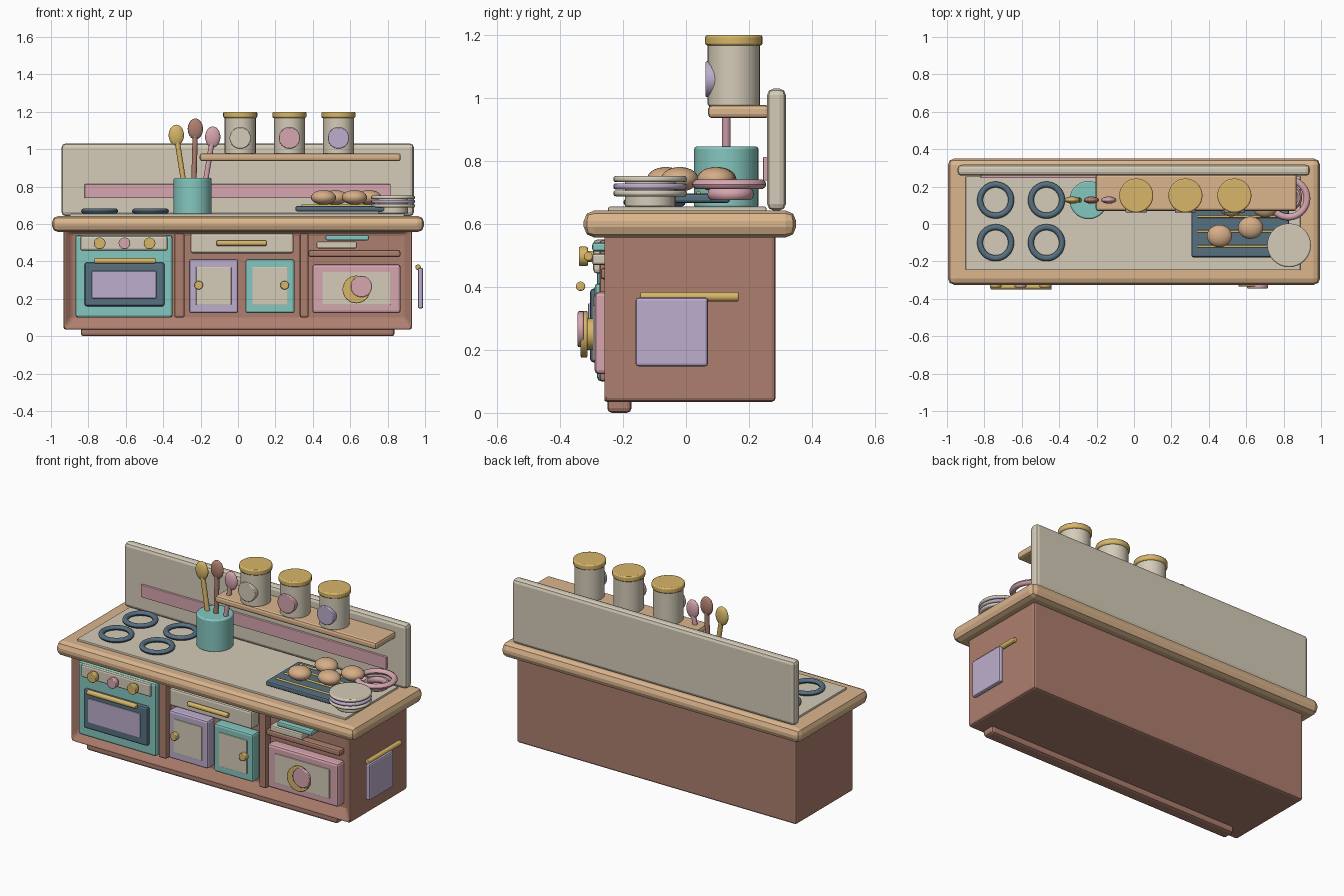
import bpy, bmesh, math
from mathutils import Vector, Matrix

default_cube = bpy.data.objects.get("Cube")
if default_cube:
    bpy.data.objects.remove(default_cube, do_unlink=True)


# Materials, one for each flat colour
def material(name, red, green, blue):
    mat = bpy.data.materials.new(name)
    mat.use_nodes = True
    linear = [(c / 255) ** 2.2 for c in (red, green, blue)] + [1.0]
    mat.diffuse_color = linear
    shader = next(n for n in mat.node_tree.nodes if n.type == "BSDF_PRINCIPLED")
    shader.inputs["Base Color"].default_value = linear
    return mat


terracotta = material("terracotta_brown", 172, 126, 110)
wood = material("light_wood", 218, 180, 140)
cream = material("cream", 212, 203, 183)
teal = material("soft_teal", 132, 198, 190)
lavender = material("lavender", 188, 172, 204)
pink = material("dusty_pink", 214, 164, 174)
gold = material("mustard_gold", 214, 180, 104)
slate = material("slate_blue", 88, 112, 128)
crust = material("bread_crust", 212, 172, 134)


# Helpers
def finish(name, mat, bm, bevel=0.0, segments=2, smooth=False):
    mesh = bpy.data.meshes.new(name)
    bmesh.ops.recalc_face_normals(bm, faces=bm.faces)
    bm.to_mesh(mesh)
    bm.free()
    mesh.materials.append(mat)
    if smooth:
        mesh.shade_smooth()
        mesh.set_sharp_from_angle(angle=math.radians(40))
    obj = bpy.data.objects.new(name, mesh)
    bpy.context.collection.objects.link(obj)
    if bevel:
        mod = obj.modifiers.new("soft_edges", "BEVEL")
        mod.width = bevel
        mod.segments = segments
        mod.limit_method = "ANGLE"
        mod.angle_limit = math.radians(40)
    return obj


def box_mesh(xs, ys, zs):
    bm = bmesh.new()
    bmesh.ops.create_cube(bm, size=1)
    for v in bm.verts:
        v.co = [(a + b) / 2 + c * (b - a) for c, (a, b) in zip(v.co, (xs, ys, zs))]
    return bm


def box(name, mat, xs, ys, zs, bevel=0.01):
    return finish(name, mat, box_mesh(xs, ys, zs), bevel)


def rod(name, mat, start, end, radius, bevel=0.004, sides=32):
    start, end = Vector(start), Vector(end)
    axis = end - start
    turn = axis.to_track_quat("Z", "Y").to_matrix().to_4x4()
    bm = bmesh.new()
    bmesh.ops.create_cone(bm, cap_ends=True, segments=sides, radius1=radius, radius2=radius,
                          depth=axis.length, matrix=Matrix.Translation((start + end) / 2) @ turn)
    return finish(name, mat, bm, bevel, smooth=True)


def disc(name, mat, x, y, bottom, top, radius, bevel=0.005):
    return rod(name, mat, (x, y, bottom), (x, y, top), radius, bevel)


def knob(name, mat, x, z, back, front, radius):
    return rod(name, mat, (x, back, z), (x, front, z), radius)


def ellipsoid(name, mat, centre, radii):
    bm = bmesh.new()
    bmesh.ops.create_uvsphere(bm, u_segments=24, v_segments=14, radius=1,
                              matrix=Matrix.Translation(centre) @ Matrix.Diagonal((*radii, 1)))
    return finish(name, mat, bm, smooth=True)


def ring(name, mat, x, y, z, major, minor, height):
    bm = bmesh.new()
    sides = 10
    circle = [bm.verts.new((x + major + minor * math.cos(a), y, z + height * math.sin(a)))
              for a in (math.tau * i / sides for i in range(sides))]
    edges = [bm.edges.new((circle[i - 1], circle[i])) for i in range(sides)]
    bmesh.ops.spin(bm, geom=circle + edges, cent=(x, y, z), axis=(0, 0, 1),
                   angle=math.tau, steps=40, use_merge=True)
    bmesh.ops.remove_doubles(bm, verts=bm.verts, dist=1e-5)
    return finish(name, mat, bm, smooth=True)


RECESS = -0.22


def front(name, mat, xs, zs, out, bevel=0.01):
    return box(name, mat, xs, (-out, RECESS), zs, bevel)


# Cabinet body with a recessed front
bm = box_mesh((-.933, .93), (-.265, .285), (.035, .57))
bm.faces.ensure_lookup_table()
face = min(bm.faces, key=lambda f: f.calc_center_median().y)
bmesh.ops.inset_region(bm, faces=[face], thickness=.065)
for v in face.verts:
    v.co.y = RECESS - .005
    v.co.z = max(.1, v.co.z) if v.co.z < .3 else .548
finish("cabinet_body", terracotta, bm, .013)
box("plinth", terracotta, (-.84, .837), (-.25, -.173), (0, .06), .015)
for side, xs in (("left", (.33, .377)), ("right", (-.34, -.286))):
    front(side + "_divider", terracotta, xs, (.1, .55), .275)

# Countertop and backsplash
finish("countertop", wood, box_mesh((-.995, .995), (-.325, .35), (.557, .643)), .034)
box("counter_slab", cream, (-.9, .89), (-.247, .255), (.63, .655), .004)
box("backsplash", cream, (-.943, .94), (.258, .317), (.643, 1.03), .02)
box("backsplash_stripe", pink, (-.82, .815), (.245, .27), (.738, .813), .003)

# Oven
front("oven_frame", teal, (-.87, -.35), (.1, .54), .283, .014)
front("oven_control_panel", cream, (-.842, -.377), (.458, .535), .296)
front("oven_door", slate, (-.82, -.393), (.16, .395), .305, .012)
front("oven_window", lavender, (-.783, -.436), (.203, .348), .311, .004)
rod("oven_handle", gold, (-.767, -.335, .402), (-.44, -.335, .402), .015)
for label, x, mat in (("right", -.74, gold), ("middle", -.607, pink), ("left", -.473, gold)):
    knob(label + "_oven_knob_stem", mat, x, .497, -.28, -.32, .018)
    knob(label + "_oven_knob", mat, x, .497, -.312, -.34, .031)

# Wide drawer and the two cupboard doors
front("drawer", cream, (-.254, .297), (.443, .55), .295, .012)
rod("drawer_handle", gold, (-.115, -.31, .497), (.152, -.31, .497), .014)
for side, mat, x, handle in (("right", lavender, -.13, -.21), ("left", teal, .171, .249)):
    front(side + "_door", mat, (x - .131, x + .131), (.123, .412), .29, .012)
    front(side + "_door_panel", cream, (x - .094, x + .094), (.166, .37), .295, .003)
    knob(side + "_door_knob", gold, handle, .273, -.28, -.318, .023)

# Open nook with folded cloths, above the pink drawer
front("nook_shelf", terracotta, (.377, .868), (.424, .46), .272)
front("cream_cloth", cream, (.42, .635), (.47, .506), .298, .008)
front("teal_cloth", teal, (.468, .7), (.513, .541), .298, .008)
front("pink_drawer", pink, (.398, .869), (.123, .385), .29, .014)
front("pink_drawer_panel", cream, (.452, .815), (.166, .342), .296, .003)
knob("dial_stem", gold, .633, .25, -.28, -.32, .05)
knob("dial", gold, .633, .25, -.313, -.335, .074)
knob("dial_face", pink, .66, .266, -.325, -.344, .057)

# Towel and rail on the left end
rod("towel_rail", gold, (.963, -.145, .369), (.963, .167, .369), .015)
box("towel", lavender, (.962, .99), (-.16, .07), (.148, .366), .009)

# Hob rings
for x in (-.74, -.468):
    for y in (-.1, .128):
        ring("burner_ring", slate, x, y, .669, .083, .016, .014)

# Utensil pot and spoons
POT_X, POT_Y = -.243, .128
disc("utensil_pot", teal, POT_X, POT_Y, .65, .846, .102, .008)
for label, mat, foot, x, z in (("gold", gold, -.29, -.33, 1.075),
                               ("brown", terracotta, -.236, -.228, 1.108),
                               ("pink", pink, -.175, -.135, 1.065)):
    rod(label + "_spoon_handle", mat, (foot, POT_Y, .82), (x, POT_Y, z), .014, 0, 16)
    ellipsoid(label + "_spoon_head", mat, (x, POT_Y, z), (.041, .019, .056))

# Wall shelf with canisters
box("wall_shelf", wood, (-.205, .87), (.07, .265), (.936, .978), .013)
for label, mat, x in (("cream", cream, .012), ("pink", pink, .275), ("lavender", lavender, .537)):
    disc(label + "_canister", cream, x, .152, .975, 1.175, .083)
    disc(label + "_canister_lid", gold, x, .152, 1.167, 1.2, .091, .007)
    knob(label + "_canister_label", mat, x, 1.06, .12, .062, .057)

# Baking tray with wires and buns
box("baking_tray", slate, (.307, .83), (-.178, .14), (.667, .697), .01)
for y in (-.12, -.04, .04, .1):
    rod("tray_wire", gold, (.34, y, .698), (.8, y, .698), .007, 0, 10)
for x, y in ((.457, -.064), (.623, -.02), (.52, .1), (.7, .095)):
    ellipsoid("bread_bun", crust, (x, y, .742), (.067, .06, .039))

# Stack of plates
PLATE_X, PLATE_Y = .829, -.114
disc("plate_core", cream, PLATE_X, PLATE_Y, .655, .74, .08)
for label, mat, z in (("lower", cream, .688), ("middle", lavender, .71), ("upper", cream, .733)):
    disc(label + "_plate", mat, PLATE_X, PLATE_Y, z, z + .019, .117, .007)

# Pink ring mould
ring("mould_rim", pink, .825, .137, .726, .1, .018, .016)
ring("mould_base", pink, .825, .142, .695, .058, .016, .02)
